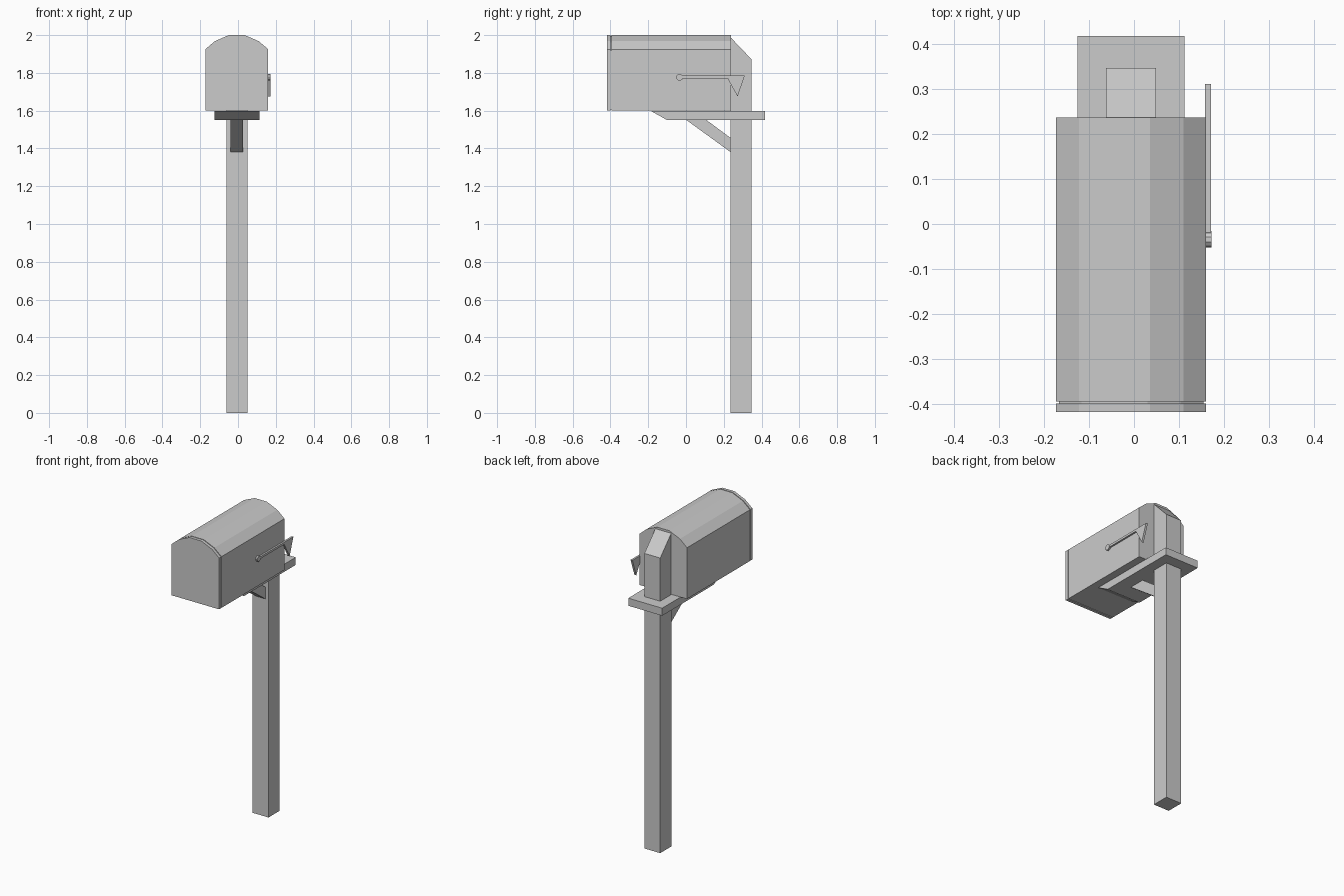
import bpy, bmesh, math

if "Cube" in bpy.data.objects:
    bpy.data.objects.remove(bpy.data.objects["Cube"])


def prism(name, profile, lo, hi, axis):
    """Extrude a 2D profile along x (profile = y,z) or y (profile = x,z)."""
    def place(p, t):
        return (t, p[0], p[1]) if axis == 'x' else (p[0], t, p[1])
    bm = bmesh.new()
    rings = [[bm.verts.new(place(p, t)) for p in profile] for t in (lo, hi)]
    bm.faces.new(rings[0])
    bm.faces.new(rings[1][::-1])
    n = len(profile)
    for i in range(n):
        j = (i + 1) % n
        bm.faces.new((rings[0][i], rings[1][i], rings[1][j], rings[0][j]))
    bmesh.ops.recalc_face_normals(bm, faces=bm.faces)
    mesh = bpy.data.meshes.new(name)
    bm.to_mesh(mesh)
    bm.free()
    obj = bpy.data.objects.new(name, mesh)
    bpy.context.collection.objects.link(obj)
    return obj


CX = -0.0065


def arch(inset=0.0):
    """Closed outline of the box: straight walls and a five-sided arched roof."""
    half = [(0.1665, 1.60), (0.1665, 1.925), (0.116, 1.968), (0.042, 2.0)]
    cz = 1.8
    right = [(x - inset, z - math.copysign(inset, z - cz)) for x, z in half]
    return [(CX + x, z) for x, z in right] + [(CX - x, z) for x, z in reversed(right)]


# Box, recessed seam and door
prism("box_body", arch(), -0.394, 0.237, 'y')
prism("door_seam", arch(0.006), -0.40, -0.392, 'y')
prism("door", arch(), -0.418, -0.399, 'y')

# Post with sloped top
prism("post", [(0.236, 0), (0.347, 0), (0.347, 1.872), (0.236, 1.988)],
      CX - 0.0555, CX + 0.0555, 'x')

# Shelf with chamfered front edge
prism("shelf", [(-0.10, 1.55), (0.418, 1.55), (0.418, 1.598), (-0.185, 1.598)],
      CX - 0.119, CX + 0.119, 'x')

# Diagonal brace
prism("brace", [(0.0, 1.552), (0.106, 1.552), (0.237, 1.455), (0.237, 1.38)],
      CX - 0.033, CX + 0.033, 'x')

# Flag: arm, pennant and round pivot
prism("flag_arm", [(-0.03, 1.771), (0.22, 1.771), (0.273, 1.675),
                   (0.311, 1.785), (-0.03, 1.785)], 0.158, 0.171, 'x')
pivot = [(-0.034 + 0.018 * math.cos(math.tau * i / 10),
          1.777 + 0.018 * math.sin(math.tau * i / 10)) for i in range(10)]
prism("flag_pivot", pivot, 0.158, 0.172, 'x')
